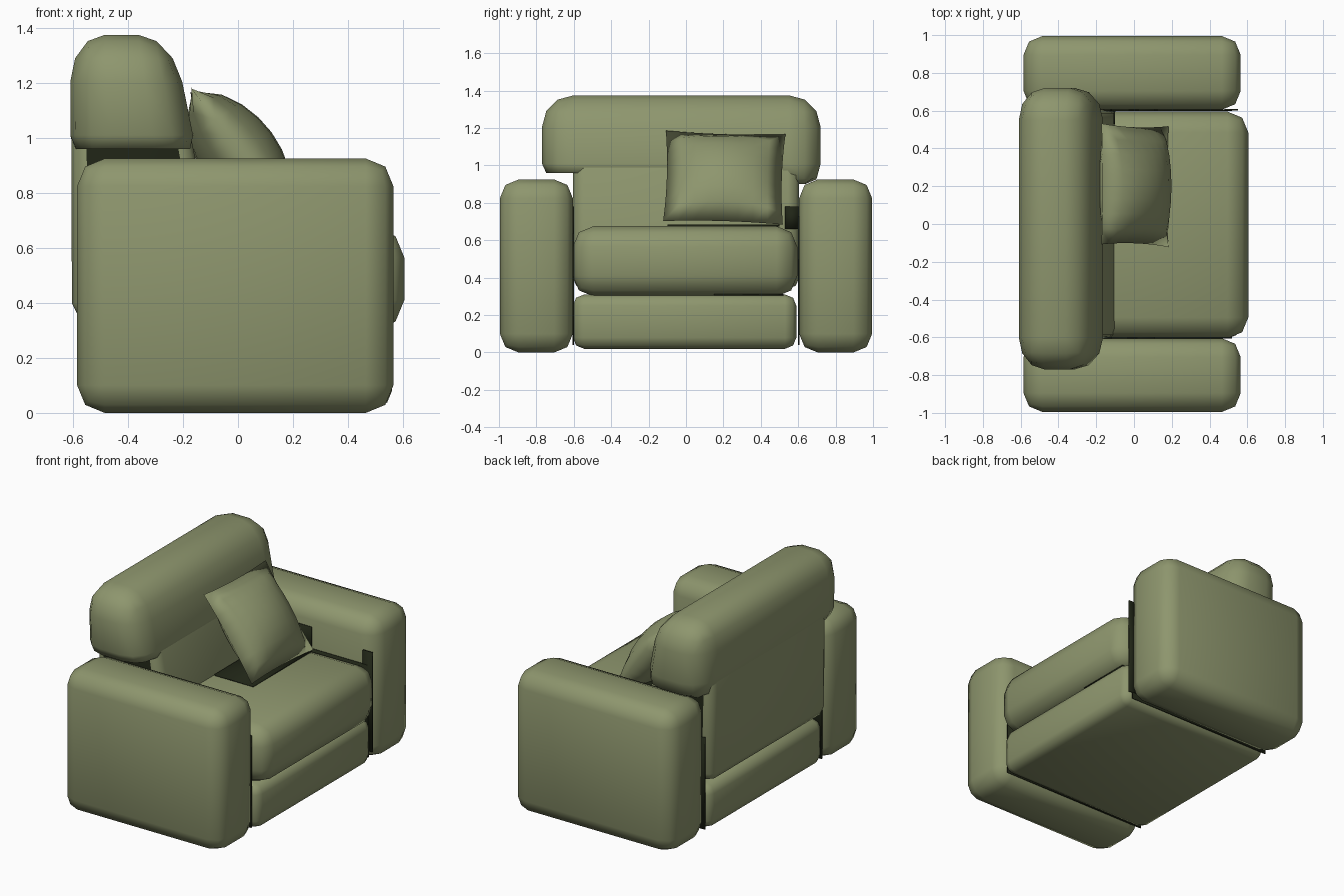
import bpy, bmesh
from mathutils import Matrix, Vector

default = bpy.data.objects.get("Cube")
if default:
    bpy.data.objects.remove(default, do_unlink=True)


def make_material(name, colour):
    mat = bpy.data.materials.new(name)
    mat.use_nodes = True
    mat.diffuse_color = colour
    mat.node_tree.nodes["Principled BSDF"].inputs["Base Color"].default_value = colour
    return mat


fabric = make_material("olive_fabric", (0.27, 0.305, 0.155, 1))
seam = make_material("dark_seam", (0.014, 0.018, 0.008, 1))


def finish(name, bm, is_dark=None):
    bmesh.ops.recalc_face_normals(bm, faces=bm.faces)
    mesh = bpy.data.meshes.new(name)
    bm.to_mesh(mesh)
    bm.free()
    mesh.materials.append(fabric)
    mesh.materials.append(seam)
    for p in mesh.polygons:
        p.use_smooth = True
        p.material_index = int(bool(is_dark and is_dark(p.normal)))
    obj = bpy.data.objects.new(name, mesh)
    bpy.context.collection.objects.link(obj)
    return obj


def block(low, high):
    low, high = Vector(low), Vector(high)
    bm = bmesh.new()
    bmesh.ops.create_cube(bm, size=1)
    for v in bm.verts:
        v.co = (low + high) / 2 + Matrix.Diagonal(high - low) @ v.co
    return bm


def soft_box(name, low, high, radius, shape=None, segments=2, is_dark=None):
    """Rounded upholstered block between two corners, reshaped by a rule."""
    bm = block(low, high)
    bmesh.ops.bevel(bm, geom=bm.edges[:], offset=radius, segments=segments,
                    profile=0.5, affect='EDGES')
    if shape:
        for v in bm.verts:
            shape(v.co)
    finish(name, bm, is_dark)


def plate(name, low, high):
    """Thin dark plate lining a gap between cushions."""
    finish(name, block(low, high), lambda n: True)


# Arms, with dark lining on their inner faces
for side, name in ((-1, "right_arm"), (1, "left_arm")):
    y0, y1 = sorted((side * 0.605, side * 0.995))
    soft_box(name, (-0.585, y0, 0), (0.565, y1, 0.925), 0.1)
    y0, y1 = sorted((side * 0.599, side * 0.607))
    plate(name + "_gap", (-0.56, y0, 0.04), (0.52, y1, 0.64))
    plate(name + "_gap_top", (-0.12, y0, 0.6), (0.11, y1, 0.78))
plate("left_arm_gap_front", (0.48, 0.6, 0.08), (0.55, 0.608, 0.73))

# Base and seat cushion
soft_box("base", (-0.575, -0.605, 0.02), (0.56, 0.59, 0.31), 0.06)
soft_box("seat_cushion", (-0.4, -0.605, 0.3), (0.605, 0.595, 0.675), 0.11)
plate("seat_gap", (0.4, 0.15, 0.304), (0.53, 0.52, 0.312))
plate("pillow_gap", (-0.1, -0.1, 0.674), (0.18, 0.5, 0.683))
plate("back_corner_gap", (-0.109, 0.53, 0.66), (-0.1, 0.6, 0.78))


# Backrest: its front leans back with height
def lean(co):
    front = -0.1 - (co.z - 0.67) * 0.2
    co.x = -0.61 + (co.x + 0.61) * (front + 0.61) / 0.5


def wing(co):
    co.z = max(co.z, 0.96 if co.y < 0 else 0.9)
    lean(co)


soft_box("back_lower", (-0.605, -0.605, 0.34), (-0.115, 0.605, 1.25), 0.06, lean,
         is_dark=lambda n: abs(n.y) > 0.95)
soft_box("back_upper", (-0.61, -0.77, 0.84), (-0.105, 0.72, 1.375), 0.17, wing, 3,
         is_dark=lambda n: n.z < -0.95)

# Throw pillow: two bulged sheets joined at the seam
bm = bmesh.new()
N = 8
for face in (-1, 1):
    sheet = bmesh.ops.create_grid(bm, x_segments=N, y_segments=N, size=1)["verts"]
    for v in sheet:
        u, w = v.co.x, v.co.y
        puff = max(0, (1 - u * u) * (1 - w * w)) ** 0.7
        pinch_u, pinch_w = 1 - 0.04 * (1 - w * w), 1 - 0.04 * (1 - u * u)
        v.co = (u * 0.32 * pinch_u, w * 0.3 * pinch_w, face * 0.145 * puff)
bmesh.ops.remove_doubles(bm, verts=bm.verts, dist=0.0005)
pillow = finish("throw_pillow", bm)
across = Vector((0, 1, -0.03)).normalized()
up = Vector((-0.36, 0, 0.49)).normalized()
out = across.cross(up).normalized()
up = out.cross(across)
pillow.matrix_world = Matrix.Translation((0.005, 0.205, 0.935)) @ Matrix((across, up, out)).transposed().to_4x4()
